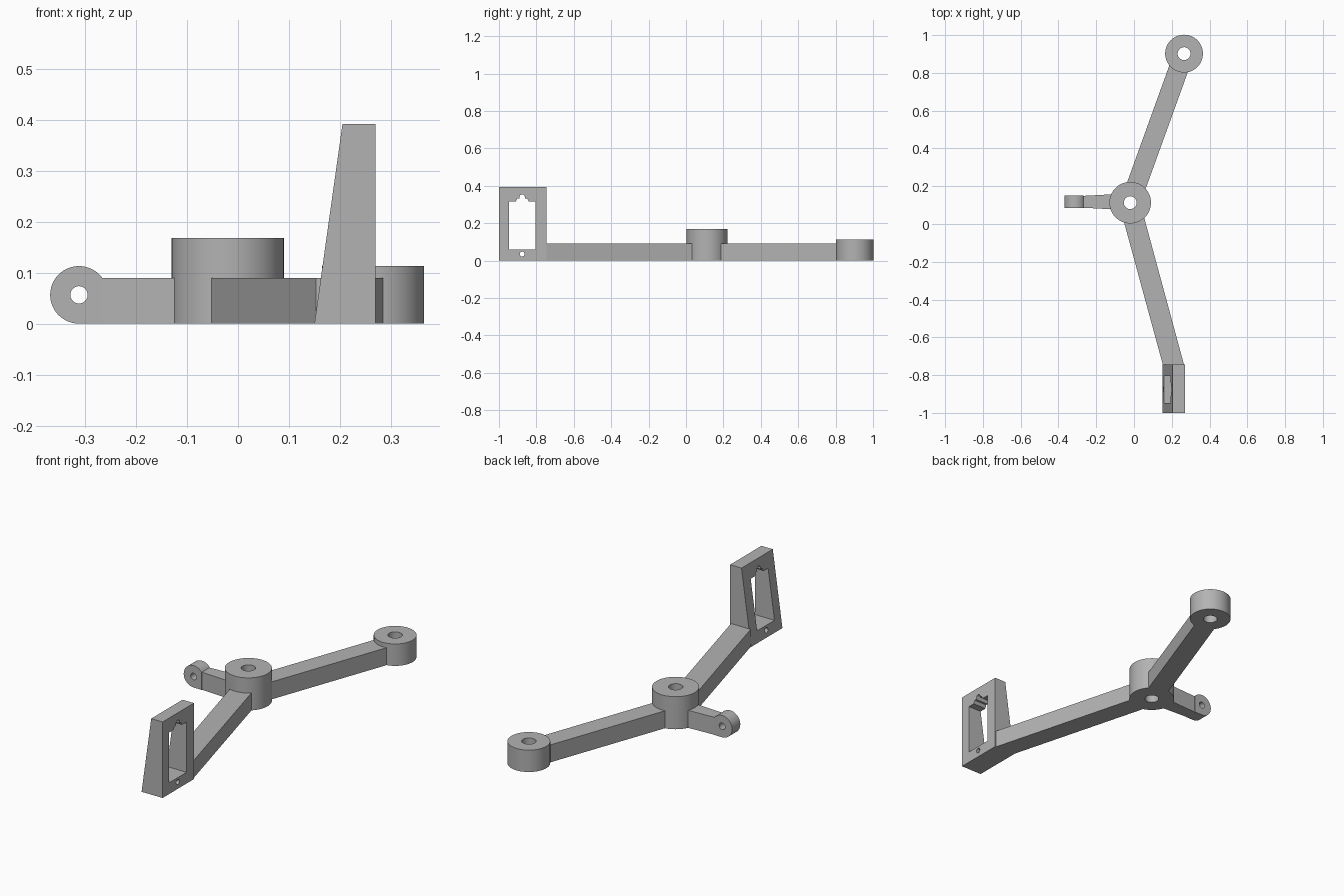
import bpy, bmesh
from math import sin, cos, pi, radians
from mathutils import Vector

cube = bpy.data.objects.get("Cube")
if cube:
    bpy.data.objects.remove(cube)

grey = bpy.data.materials.new("grey plastic")
grey.use_nodes = True
colour = (0.45, 0.45, 0.45, 1)
grey.diffuse_color = colour
grey.node_tree.nodes["Principled BSDF"].inputs["Base Color"].default_value = colour


def arc(cx, cy, r, start=0, end=360, n=64):
    """Points along an arc; a full circle leaves out the repeated end."""
    last = n if end - start == 360 else n + 1
    step = radians(end - start) / n
    return [(cx + r * cos(radians(start) + i * step),
             cy + r * sin(radians(start) + i * step)) for i in range(last)]


def prism(name, loops, axis, low, high, reshape=None):
    """Fill an outline with its holes and extrude it along an axis."""
    place = {"x": lambda u, v: Vector((low, u, v)),
             "y": lambda u, v: Vector((u, low, v)),
             "z": lambda u, v: Vector((u, v, low))}[axis]
    direction = Vector([float(axis == a) for a in "xyz"])
    bm = bmesh.new()
    for loop in loops:
        verts = [bm.verts.new(place(u, v)) for u, v in loop]
        for i, v in enumerate(verts):
            bm.edges.new((verts[i - 1], v))
    bmesh.ops.triangle_fill(bm, use_beauty=True, use_dissolve=False,
                            edges=bm.edges[:], normal=direction)
    new = bmesh.ops.extrude_face_region(bm, geom=bm.faces[:])["geom"]
    bmesh.ops.translate(bm, vec=direction * (high - low),
                        verts=[g for g in new if isinstance(g, bmesh.types.BMVert)])
    if reshape:
        for v in bm.verts:
            reshape(v)
    bmesh.ops.recalc_face_normals(bm, faces=bm.faces[:])
    mesh = bpy.data.meshes.new(name)
    bm.to_mesh(mesh)
    bm.free()
    mesh.materials.append(grey)
    mesh.shade_smooth()
    mesh.set_sharp_from_angle(angle=radians(30))
    obj = bpy.data.objects.new(name, mesh)
    bpy.context.collection.objects.link(obj)
    return obj


hub = Vector((-0.02, 0.113))
boss = Vector((0.265, 0.902))
arm_top = 0.09

# Pivot hub and the boss at the back
prism("pivot_hub", [arc(*hub, 0.11), arc(*hub, 0.034)], "z", 0, 0.168)
prism("back_boss", [arc(*boss, 0.1), arc(*boss, 0.034)], "z", 0, 0.113)

# Straight arm between hub and back boss
along = (boss - hub).normalized()
side = Vector((-along.y, along.x)) * 0.052
a, b = hub + along * 0.045, boss - along * 0.05
prism("back_arm", [[a + side, a - side, b - side, b + side]], "z", 0, arm_top)

# Front arm from the hub to the bracket
prism("front_arm", [[(-0.066, 0.058), (0.04, 0.085), (0.265, -0.746), (0.153, -0.746)]],
      "z", 0, arm_top)

# Short side arm ending in a rounded knuckle with a cross hole
knuckle = arc(-0.312, 0.0565, 0.0565, 36.5, 270, 48) + [(-0.2665, 0)]
prism("side_knuckle", [knuckle, arc(-0.312, 0.0565, 0.017, n=32)], "y", 0.084, 0.151)
prism("side_neck", [[(-0.267, 0.086), (-0.08, 0.076), (-0.08, 0.159), (-0.267, 0.149)]],
      "z", 0, arm_top)

# Upright bracket: window with a keyhole notch, screw hole, sloping outer face
mid, height = -0.876, 0.392
half = [(0.071, 0.058), (0.071, 0.317), (0.034, 0.317), (0.026, 0.333), (0.014, 0.333)]
window = [(mid + y, z) for y, z in half]
window += arc(mid, 0.34, 0.014, 0, 180, 16)
window += [(mid - y, z) for y, z in reversed(half)]
frame = [(-1, 0), (-0.745, 0), (-0.745, height), (-1, height)]


def slope(v):
    if v.co.x < 0.2:
        v.co.x = 0.15 + 0.055 * v.co.z / height


prism("servo_bracket", [frame, window, arc(mid, 0.035, 0.013, n=32)],
      "x", 0.15, 0.27, slope)
